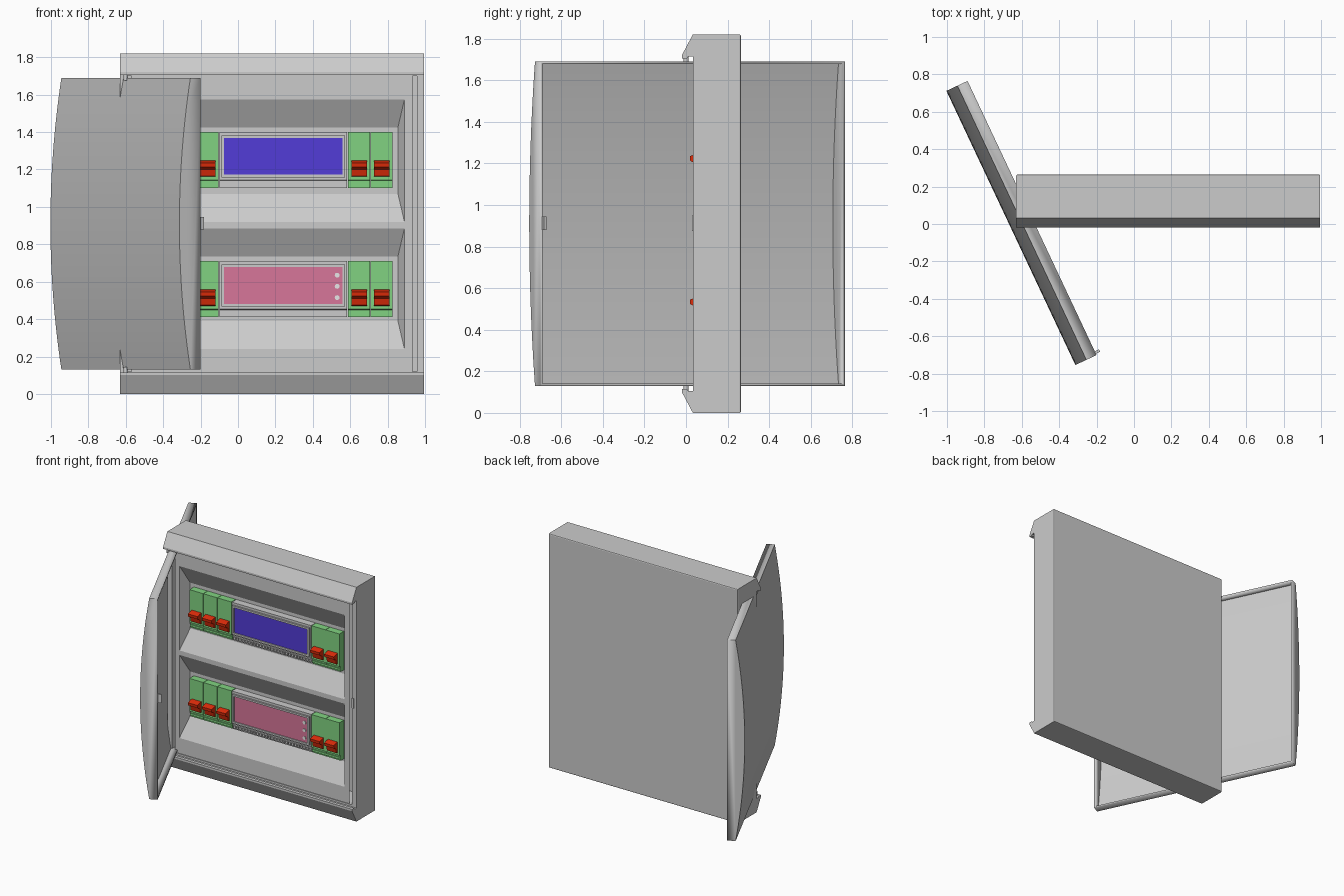
import bpy, bmesh, math
from mathutils import Matrix

cube = bpy.data.objects.get("Cube")
if cube:
    bpy.data.objects.remove(cube)


def material(name, rgb):
    m = bpy.data.materials.new(name)
    m.use_nodes = True
    m.diffuse_color = (*rgb, 1)
    m.node_tree.nodes["Principled BSDF"].inputs["Base Color"].default_value = (*rgb, 1)
    return m


GREY = material("light grey", (0.6, 0.6, 0.6))
GREEN = material("green", (0.22, 0.65, 0.22))
RED = material("red", (0.73, 0.025, 0.003))
BLUE = material("blue", (0.085, 0.045, 0.68))
PINK = material("pink", (0.68, 0.18, 0.32))
WHITE = material("white", (0.85, 0.85, 0.85))


def finish(name, bm, mat):
    mesh = bpy.data.meshes.new(name)
    bm.to_mesh(mesh)
    bm.free()
    mesh.materials.append(mat)
    obj = bpy.data.objects.new(name, mesh)
    bpy.context.collection.objects.link(obj)
    return obj


def prism_bm(profile, x0, x1):
    """Extrude a (y, z) profile along x."""
    bm = bmesh.new()
    face = bm.faces.new([bm.verts.new((x0, y, z)) for y, z in profile])
    ext = bmesh.ops.extrude_face_region(bm, geom=[face])["geom"]
    bmesh.ops.translate(bm, vec=(x1 - x0, 0, 0),
                        verts=[v for v in ext if isinstance(v, bmesh.types.BMVert)])
    bmesh.ops.recalc_face_normals(bm, faces=bm.faces)
    return bm


def prism(name, profile, x0, x1, mat):
    return finish(name, prism_bm(profile, x0, x1), mat)


def rect(y0, y1, z0, z1):
    return [(y0, z0), (y1, z0), (y1, z1), (y0, z1)]


def box(name, x0, x1, y0, y1, z0, z1, mat):
    return prism(name, rect(y0, y1, z0, z1), x0, x1, mat)


def cylinder(name, loc, radius, depth, mat, turn=0, sides=16):
    bm = bmesh.new()
    bmesh.ops.create_cone(bm, cap_ends=True, segments=sides, radius1=radius,
                          radius2=radius, depth=depth,
                          matrix=Matrix.Translation(loc) @ Matrix.Rotation(turn, 4, "X"))
    return finish(name, bm, mat)


LEFT, RIGHT, HEIGHT = -0.63, 0.995, 1.82
FRONT, BACK = 0.033, 0.265

# Housing: a tub with an open front and softened back edges
bm = prism_bm(rect(FRONT, BACK, 0, HEIGHT), LEFT, RIGHT)
front = min(bm.faces, key=lambda f: f.normal.y)
bmesh.ops.inset_region(bm, faces=[front], thickness=0.055)
for v in front.verts:
    v.co.z = 0.12 if v.co.z < 1 else 1.70
well = bmesh.ops.extrude_discrete_faces(bm, faces=[front])["faces"][0]
bmesh.ops.translate(bm, vec=(0, 0.18, 0), verts=well.verts)
back_edges = [e for e in bm.edges if all(v.co.y > BACK - 0.001 for v in e.verts)]
bmesh.ops.bevel(bm, geom=back_edges, offset=0.008, segments=2, affect="EDGES", profile=0.5)
finish("housing", bm, GREY)

# Sloping lips along the top and bottom front edges
lip = [(FRONT, 1.82), (-0.02, 1.72), (-0.02, 1.705), (0.005, 1.705), (0.01, 1.715), (FRONT, 1.715)]
prism("top_lip", lip, LEFT, RIGHT, GREY)
prism("bottom_lip", [(y, HEIGHT - z) for y, z in lip], LEFT, RIGHT, GREY)

# Inner panel with two funnel shaped recesses
xs = [-0.57, -0.53, 0.89, 0.932]
zs = [0.12, 0.24, 0.885, 0.92, 1.575, 1.70]
bm = bmesh.new()
grid = [[bm.verts.new((x, 0.038, z)) for x in xs] for z in zs]
recesses = []
for r in range(len(zs) - 1):
    for c in range(len(xs) - 1):
        f = bm.faces.new((grid[r][c], grid[r][c + 1], grid[r + 1][c + 1], grid[r + 1][c]))
        if c == 1 and r in (1, 3):
            recesses.append(f)
for f in bmesh.ops.extrude_discrete_faces(bm, faces=recesses)["faces"]:
    mid = f.calc_center_median()
    for v in f.verts:
        v.co.x += math.copysign(0.035, mid.x - v.co.x)
        v.co.z += math.copysign(0.15, mid.z - v.co.z)
        v.co.y = 0.12
bmesh.ops.dissolve_limit(bm, angle_limit=0.01, verts=bm.verts, edges=bm.edges)
finish("inner_panel", bm, GREY)

# Strike plate on the side wall
box("strike_plate", 0.957, 0.973, 0.028, FRONT, 0.875, 0.95, GREY)

# Two rows of breakers with a display module between them
module = [(0.12, 1.10), (0.08, 1.10), (0.08, 1.14), (0.065, 1.145), (0.065, 1.40), (0.12, 1.40)]
lever = [(0.07, 1.16), (0.052, 1.165), (0.045, 1.20), (0.02, 1.213),
         (0.018, 1.235), (0.045, 1.243), (0.07, 1.248)]
for row, dz, screen_mat in (("upper", 0, BLUE), ("lower", -0.69, PINK)):
    def shift(profile):
        return [(y, z + dz) for y, z in profile]

    for i, x in enumerate((-0.463, -0.342, -0.221, 0.587, 0.708)):
        prism(f"{row}_breaker_{i}", shift(module), x, x + 0.118, GREEN)
        prism(f"{row}_switch_{i}", shift(lever), x + 0.02, x + 0.102, RED)
        box(f"{row}_breaker_terminal_{i}", x, x + 0.118, 0.072, 0.08, 1.112 + dz, 1.128 + dz, GREEN)

    prism(f"{row}_display_body", shift(module), -0.098, 0.583, GREY)
    box(f"{row}_display_screen", -0.075, 0.56, 0.06, 0.065, 1.17 + dz, 1.375 + dz, screen_mat)
    for side, z in (("bottom", 1.158), ("top", 1.368)):
        box(f"{row}_bezel_{side}", -0.088, 0.572, 0.052, 0.066, z + dz, z + dz + 0.014, GREY)
    for side, x in (("left", 0.558), ("right", -0.088)):
        box(f"{row}_bezel_{side}", x, x + 0.014, 0.052, 0.066, 1.172 + dz, 1.368 + dz, GREY)
    teeth = box(f"{row}_terminal_strip", -0.09, -0.074, 0.072, 0.081, 1.11 + dz, 1.13 + dz, GREY)
    array = teeth.modifiers.new("repeat", "ARRAY")
    array.count = 27
    array.use_relative_offset = False
    array.use_constant_offset = True
    array.constant_offset_displace = (0.025, 0, 0)

# Indicator lights on the lower display
for i, z in enumerate((0.515, 0.575, 0.635)):
    cylinder(f"indicator_light_{i}", (0.53, 0.058, z), 0.013, 0.008, WHITE, math.pi / 2, 12)

# Open door: hollow shell with a front bowed over its height
Z0, Z1, LENGTH, STEPS = 0.13, 1.69, 1.62, 24
hinge_turn = Matrix.Translation((-0.89, 0.765, 0)) @ Matrix.Rotation(math.radians(-64.8), 4, "Z")
bow = [(0, Z0)]
for i in range(STEPS + 1):
    t = i / STEPS
    bow.append((-0.06 - 0.065 * (1 - (2 * t - 1) ** 2), Z0 + (Z1 - Z0) * t))
bow.append((0, Z1))
bm = prism_bm(bow, 0, LENGTH)
inner = max(bm.faces, key=lambda f: f.normal.y)
bmesh.ops.delete(bm, geom=[inner], context="FACES")
door = finish("door", bm, GREY)
door.matrix_world = hinge_turn
shell = door.modifiers.new("shell", "SOLIDIFY")
shell.thickness = 0.012
shell.offset = -1
shell.use_even_offset = True
bpy.context.view_layer.objects.active = door
door.select_set(True)
bpy.ops.object.shade_smooth_by_angle(angle=math.radians(30))

# Door latch and hinge pins
latch = box("door_latch", LENGTH - 0.022, LENGTH - 0.008, -0.02, 0.025, 0.88, 0.945, GREY)
latch.matrix_world = hinge_turn
for name, z in (("top_hinge_pin", 1.697), ("bottom_hinge_pin", 0.123)):
    cylinder(name, (-0.6, 0.0, z), 0.012, 0.04, GREY)
